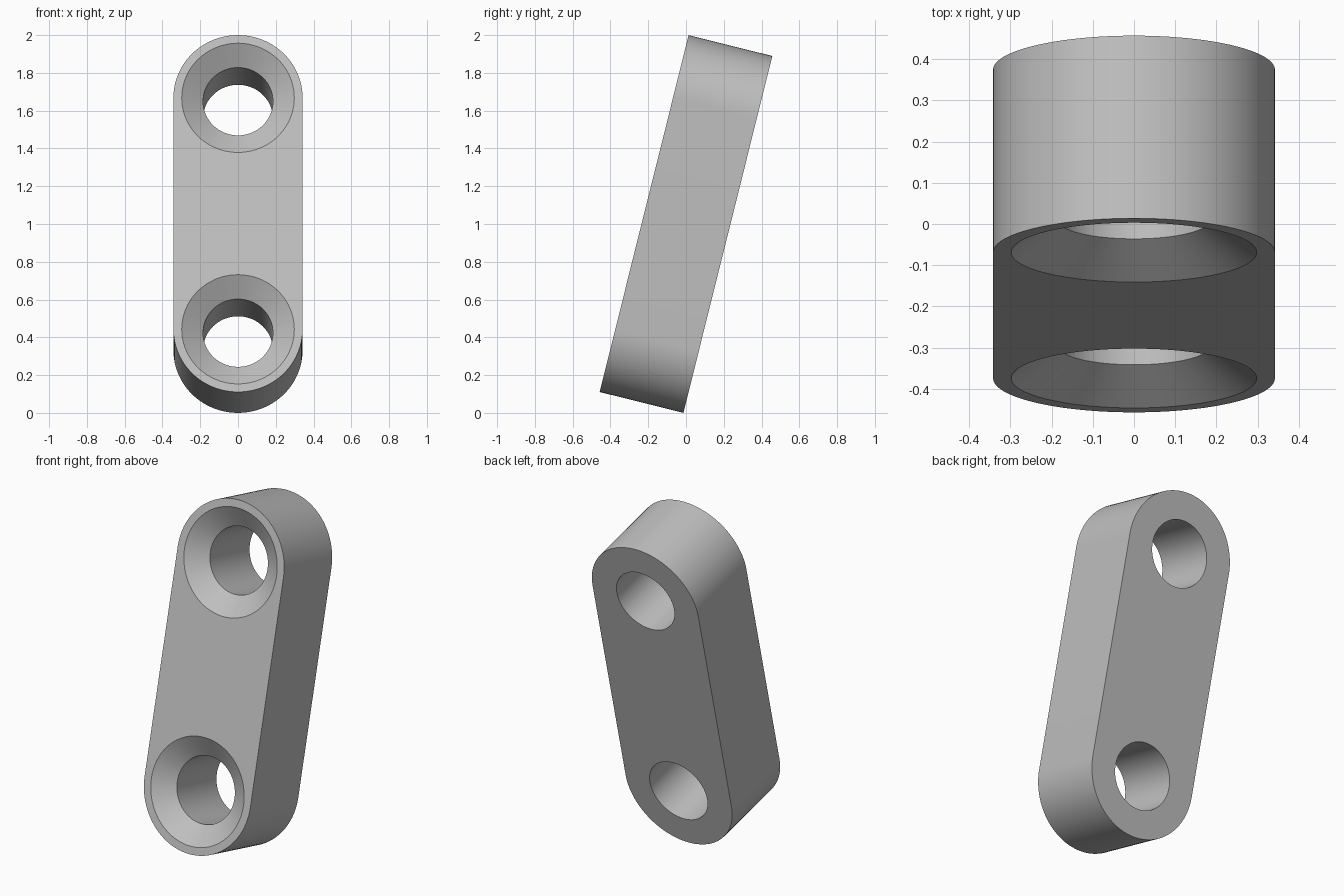
import bpy
import bmesh
from math import sin, cos, pi, radians
from mathutils import Matrix

if "Cube" in bpy.data.objects:
    bpy.data.objects.remove(bpy.data.objects["Cube"])

RADIUS = 0.342            # rounded end radius
LENGTH = 1.947            # overall length along the link
THICK = 0.457             # front to back
HOLE, SINK, SINK_DEPTH = 0.185, 0.298, 0.08
TILT = radians(-14)       # leans back at the top
SEGS = 96
REACH = LENGTH / 2 - RADIUS

grey = bpy.data.materials.new("plain_grey")
grey.use_nodes = True
colour = (0.52, 0.52, 0.52, 1)
grey.diffuse_color = colour
grey.node_tree.nodes["Principled BSDF"].inputs["Base Color"].default_value = colour


def make_object(name, bm):
    bmesh.ops.recalc_face_normals(bm, faces=bm.faces)
    mesh = bpy.data.meshes.new(name)
    bm.to_mesh(mesh)
    bm.free()
    mesh.materials.append(grey)
    obj = bpy.data.objects.new(name, mesh)
    bpy.context.collection.objects.link(obj)
    return obj


# Link body: stadium outline extruded from front (-y) to back
def link_body():
    bm = bmesh.new()
    outline = []
    for end in (1, -1):
        for i in range(SEGS // 2 + 1):
            a = 2 * pi * i / SEGS
            outline.append(bm.verts.new((end * RADIUS * cos(a), -THICK / 2,
                                         end * (REACH + RADIUS * sin(a)))))
    face = bm.faces.new(outline)
    side = bmesh.ops.extrude_face_region(bm, geom=[face])["geom"]
    moved = [v for v in side if isinstance(v, bmesh.types.BMVert)]
    bmesh.ops.translate(bm, verts=moved, vec=(0, THICK, 0))
    return make_object("link_body", bm)


# Countersunk hole cutter: revolved radius/depth profile
def hole_cutter(z):
    front, over = -THICK / 2, 0.05
    slope = (SINK - HOLE) / SINK_DEPTH
    profile = [(SINK + slope * over, front - over),
               (HOLE, front + SINK_DEPTH), (HOLE, THICK / 2 + over)]
    bm = bmesh.new()
    rings = [[bm.verts.new((r * cos(2 * pi * i / SEGS), y, z + r * sin(2 * pi * i / SEGS)))
              for i in range(SEGS)] for r, y in profile]
    for a, b in zip(rings, rings[1:]):
        for i in range(SEGS):
            j = (i + 1) % SEGS
            bm.faces.new((a[i], a[j], b[j], b[i]))
    bm.faces.new(rings[0])
    bm.faces.new(rings[-1])
    cutter = make_object("hole_cutter", bm)
    cutter.hide_render = True
    return cutter


body = link_body()
bpy.ops.object.select_all(action="DESELECT")
bpy.context.view_layer.objects.active = body
body.select_set(True)

# Cut one hole at each end
for z in (REACH, -REACH):
    cutter = hole_cutter(z)
    cut = body.modifiers.new("hole", "BOOLEAN")
    cut.operation = "DIFFERENCE"
    cut.solver = "EXACT"
    cut.object = cutter
    bpy.ops.object.modifier_apply(modifier=cut.name)
    bpy.data.objects.remove(cutter)

# Lean the link and stand it on the ground
body.data.transform(Matrix.Translation((0, 0, 1)) @ Matrix.Rotation(TILT, 4, "X"))
bpy.ops.object.shade_smooth_by_angle(angle=radians(25))
